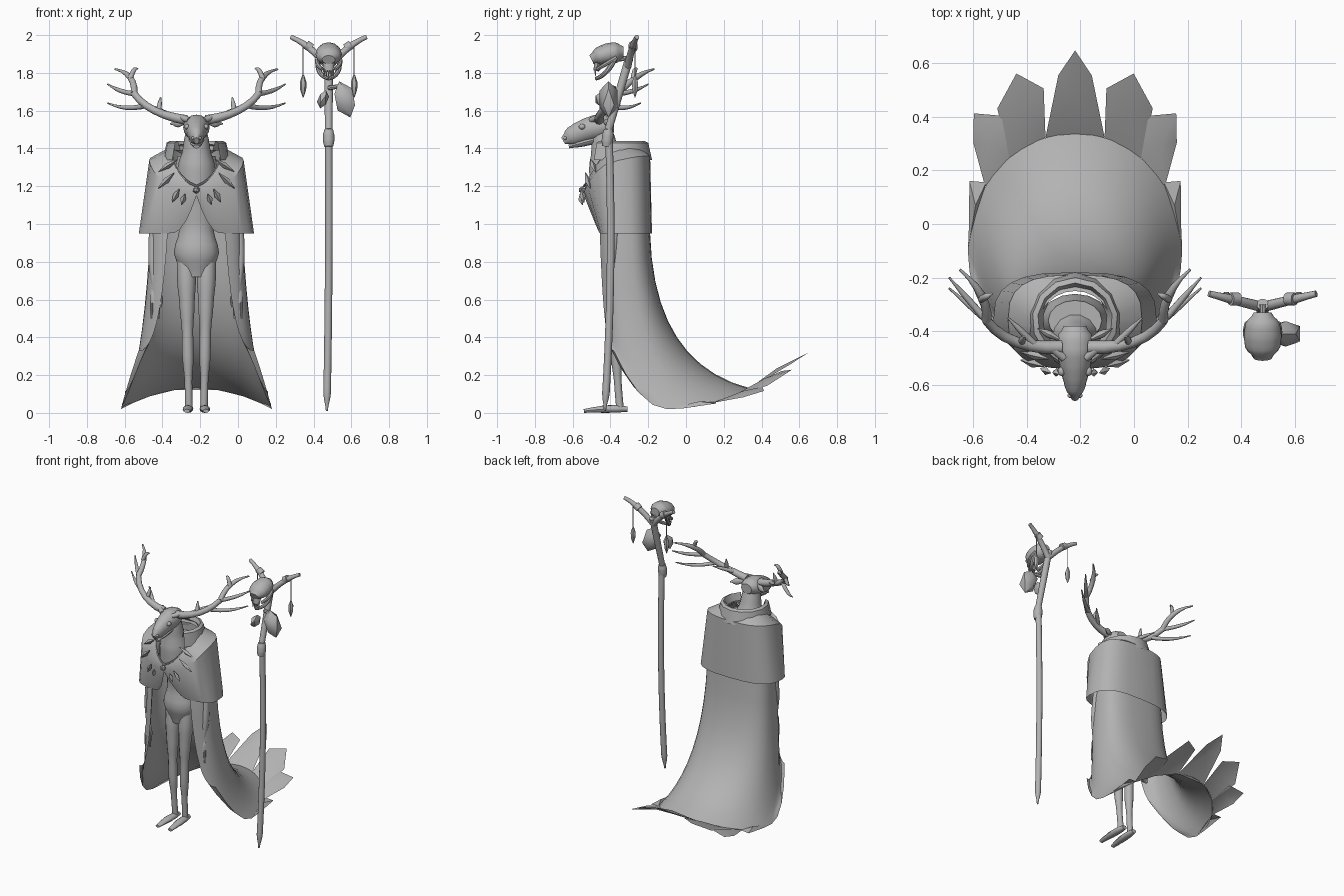
import bpy, bmesh, math
from mathutils import Vector, Matrix

if "Cube" in bpy.data.objects:
    bpy.data.objects.remove(bpy.data.objects["Cube"], do_unlink=True)

grey = bpy.data.materials.new("plain grey")
grey.use_nodes = True
colour = (0.45, 0.45, 0.45, 1)
grey.diffuse_color = colour
grey.node_tree.nodes["Principled BSDF"].inputs["Base Color"].default_value = colour
BODY, STAFF = -0.22, 0.48      # x of the two centre lines
SIDES = (("left_", 1), ("right_", -1))
made = []


def finish(name, bm, centre):
    """Turn a bmesh into a named object standing on a centre line."""
    bmesh.ops.remove_doubles(bm, verts=bm.verts, dist=0.0005)
    bmesh.ops.recalc_face_normals(bm, faces=bm.faces)
    mesh = bpy.data.meshes.new(name)
    bm.to_mesh(mesh)
    bm.free()
    mesh.materials.append(grey)
    obj = bpy.data.objects.new(name, mesh)
    obj.location.x = centre
    bpy.context.collection.objects.link(obj)
    made.append(obj)


def limb(name, start, end, radii, bend=(0, 0, 0), flat=(1, 1), centre=BODY, sides=12, steps=3, flip=1):
    """Loft rings along a bowed line; radii are evenly spaced, flat scales one axis from start to end."""
    bm = bmesh.new()
    mirror = Matrix.Diagonal((flip, 1, 1))
    start, end, bend = (mirror @ Vector(v) for v in (start, end, bend))
    whole = end - start
    along_y = abs(whole.y) > max(abs(whole.x), abs(whole.z))
    reference = Vector((1, 0, 0)) if along_y else Vector((0, 1, 0))
    spans = len(radii) - 1
    rings = []
    for i in range(spans * steps + 1):
        t = i / (spans * steps)
        k = min(i // steps, spans - 1)
        blend = i / steps - k
        blend = blend * blend * (3 - 2 * blend)
        radius = radii[k] + (radii[k + 1] - radii[k]) * blend
        wide = flat[0] + (flat[1] - flat[0]) * t
        ahead = (whole + bend * 4 * (1 - 2 * t)).normalized()
        a = ahead.cross(reference).normalized()
        b = ahead.cross(a) * wide
        place = start + whole * t + bend * 4 * t * (1 - t)
        turns = [math.tau * n / sides for n in range(sides)]
        rings.append([bm.verts.new(place + (a * math.cos(u) + b * math.sin(u)) * radius) for u in turns])
    for low, high in zip(rings, rings[1:]):
        for n in range(sides):
            m = (n + 1) % sides
            bm.faces.new((low[n], low[m], high[m], high[n]))
    bm.faces.new(rings[0])
    bm.faces.new(rings[-1])
    finish(name, bm, centre)


def pair(name, *shape, **options):
    for label, flip in SIDES:
        limb(label + name, *shape, flip=flip, **options)


def sheet(name, rows):
    """Skin rows of points running from the centre outwards, mirrored in x."""
    bm = bmesh.new()
    grid = []
    for row in rows:
        full = [(-x, y, z) for x, y, z in row[:0:-1]] + list(row)
        grid.append([bm.verts.new(p) for p in full])
    for up, down in zip(grid, grid[1:]):
        for k in range(len(up) - 1):
            bm.faces.new((up[k], up[k + 1], down[k + 1], down[k]))
    finish(name, bm, BODY)


def fan(name, outline, flip=1):
    """Pointed panel with a slightly raised middle."""
    bm = bmesh.new()
    ring = [bm.verts.new((x * flip, y, z)) for x, y, z in outline]
    middle = sum((v.co for v in ring), Vector()) / len(ring)
    hub = bm.verts.new(middle + Vector((0, 0, 0.02)))
    for k, corner in enumerate(ring):
        bm.faces.new((ring[k - 1], corner, hub))
    finish(name, bm, BODY)


def lump(name, place, size, tilt=0, centre=BODY, detail=1):
    bm = bmesh.new()
    matrix = Matrix.LocRotScale(Vector(place), Matrix.Rotation(tilt, 3, 'Y'), Vector(size))
    bmesh.ops.create_icosphere(bm, subdivisions=detail, radius=1, matrix=matrix)
    finish(name, bm, centre)


# Body
limb("torso", (0, -.35, .72), (0, -.36, 1.36), (.07, .12, .09, .1, .13, .1), flat=(.75, .75), sides=16)
limb("neck", (0, -.4, 1.18), (0, -.45, 1.53), (.11, .1, .07, .05), sides=14)
pair("leg", (.055, -.35, .84), (.04, -.35, .03), (.05, .05, .04, .03, .03, .02, .02), bend=(0, -.02, 0))
pair("foot", (.04, -.31, .02), (.05, -.54, .01), (.014, .02, .02, .015, .01), bend=(0, 0, .005), flat=(1.2, 1.6))
pair("arm", (.17, -.36, 1.28), (.22, -.4, .66), (.04, .03, .025, .025, .016), bend=(.03, 0, 0))
pair("palm", (.22, -.4, .67), (.22, -.41, .58), (.016, .026, .024), flat=(.6, .4))
for k in range(4):
    x = .2 + k * .013
    pair("finger_%d" % (k + 1), (x, -.41, .59), (x, -.41, .5), (.007, .007, .004), sides=8)
pair("thumb", (.2, -.41, .64), (.19, -.43, .56), (.008, .008, .004), bend=(-.01, 0, 0), sides=8)

# Head
limb("head", (0, -.38, 1.52), (0, -.65, 1.44), (.035, .06, .068, .064, .058, .05, .02),
     bend=(0, 0, .02), flat=(1.2, .7), sides=16)
limb("lower_jaw", (0, -.47, 1.45), (0, -.62, 1.41), (.025, .02, .01), flat=(1.7, 1.7))
for label, flip in SIDES:
    lump(label + "eye", (flip * .05, -.55, 1.515), (.014, .018, .015), detail=2)
    lump(label + "nostril", (flip * .018, -.64, 1.455), (.01, .01, .01), detail=2)
pair("brow", (.04, -.5, 1.55), (.1, -.45, 1.57), (.016, .016, .012))
pair("ear", (.06, -.43, 1.54), (.14, -.39, 1.53), (.012, .024, .003), flat=(.6, .6))

# Antlers: a beam in two sweeps, with tines on each side
fork = (.33, -.36, 1.69)
crook = (.35, -.28, 1.77)
pair("antler_lower_beam", (.05, -.46, 1.55), fork, (.026, .02, .018), bend=(.03, -.03, -.02))
pair("antler_upper_beam", fork, (.43, -.17, 1.82), (.018, .016, .005), bend=(-.03, 0, .02))
TINES = [((.2, -.44, 1.6), (.19, -.42, 1.67), 0), ((.26, -.42, 1.63), (.47, -.24, 1.64), -.02),
         (fork, (.47, -.2, 1.74), -.01), (crook, (.31, -.26, 1.82), .02), ((.15, -.45, 1.58), (.25, -.35, 1.63), 0)]
for k, (root, tip, sag) in enumerate(TINES):
    pair("antler_tine_%d" % (k + 1), root, tip, (.014, .012, .004), bend=(0, 0, sag), sides=10)


# Garments: rounded rings at an angle measured from the back
def curve(value, power=.7):
    return math.copysign(abs(value) ** power, value)


def ring_point(angle, width, middle, back, front):
    c = curve(math.cos(angle))
    return width * curve(max(0, math.sin(angle))), middle + c * (back if c > 0 else front)


def hem_point(degrees, reach=1):
    a = math.radians(degrees)
    c = math.cos(a)
    z = .02 + c * c * (.11 if c > 0 else .75) + .27 * (reach - 1) * c ** 6
    return Vector((.4 * reach * math.sin(a), -.1 + .44 * reach * c, z))


def cape_column(degrees):
    x, y = ring_point(math.radians(degrees * 1.15), .245, -.33, .14, .14)
    a, c = Vector((x, y, .95)), hem_point(degrees)
    b = Vector((x + (c.x - x) / 4, y + .02, .22 + c.z * .3))
    column = [Vector((x * .85, y * .8 - .07, 1.3))]
    return column + [a.lerp(b, t / 10).lerp(b.lerp(c, t / 10), t / 10) for t in range(11)]


sheet("long_cape", list(zip(*[cape_column(d) for d in range(0, 131, 10)])))


def cape_points(name, low, inner, tip, outer, high, reach, flip=1):
    corners = [hem_point(low), hem_point(inner, reach * .88), hem_point(tip, reach),
               hem_point(outer, reach * .88), hem_point(high)]
    fan(name, corners, flip)


cape_points("cape_point_middle", -16, -6, 0, 6, 16, 1.7)
for label, flip in SIDES:
    cape_points(label + "cape_point_back", 16, 12, 20, 31, 38, 1.6, flip)
    cape_points(label + "cape_point_side", 38, 30, 39, 46, 57, 1.5, flip)
    cape_points(label + "cape_point_front", 57, 55, 59, 78, 90, 1.15, flip)

# Short mantle, open below the chest
neckline, shoulder, border = [], [], []
for degrees in (*range(0, 170, 15), 170, 175, 178, 180):
    a = math.radians(degrees)
    drop = (.5 - math.cos(a) / 2) ** 3
    neckline.append((.14 * math.sin(a), -.39 + .14 * math.cos(a), 1.42 - .21 * drop))
    shoulder.append((*ring_point(a, .25, -.36, .17, .18), 1.36 - .19 * drop))
    x, y = ring_point(a, .305, -.36, .18, .1)
    rise = .2 * max(0, 1 - x / .13) ** 2 if degrees > 90 else 0
    border.append((x, y - .4 * rise, .95 + rise))
sheet("mantle", [neckline, shoulder, border])

# Collar: a folded band round the back of the neck
angles = [math.radians(d) for d in range(0, 136, 27)]
sheet("collar", [[(r * math.sin(a), -.36 + r * math.cos(a), z) for a in angles]
                 for r, z in ((.12, 1.39), (.14, 1.44), (.16, 1.43), (.18, 1.34))])

# Leaf-shaped ornaments and cord on the chest
for k, (x, z, half, lean) in enumerate(((.15, 1.31, .06, 1), (.16, 1.23, .06, .8), (.11, 1.15, .04, .5), (.07, 1.13, .03, .3))):
    middle = Vector((x, .35 * z - .95, z))
    along = Vector((math.sin(lean), .2, -math.cos(lean))) * half
    pair("leaf_%d" % (k + 1), middle - along, middle + along, (.002, .016, .002), sides=4, steps=1)
pair("chest_cord", (.13, -.44, 1.36), (0, -.54, 1.2), (.006, .006, .006), bend=(.02, -.01, -.02), sides=8)
lump("clasp", (0, -.55, 1.18), (.02, .02, .02))

# Staff
joint, crown = (0, -.41, 1.5), (0, -.3, 1.88)
limb("staff_shaft", (-.01, -.43, .01), joint, [.005] + [.02] * 16, bend=(.005, .02, 0), centre=STAFF)
limb("staff_neck", joint, crown, (.02, .022, .022), centre=STAFF)
limb("staff_band", (0, -.42, 1.41), joint, (.024, .03, .03, .024), centre=STAFF)
pair("staff_fork", (0, -.31, 1.83), (.2, -.26, 1.99), (.02, .018, .012), bend=(0, 0, .02), centre=STAFF)
pair("fork_binding", (.09, -.28, 1.93), (.12, -.28, 1.95), (.024, .024), centre=STAFF)
pair("hanging_cord", (.135, -.27, 1.96), (.135, -.27, 1.77), (.003, .003), centre=STAFF, sides=6)
pair("crystal", (.135, -.27, 1.79), (.135, -.27, 1.67), (.004, .018, .016, .002), centre=STAFF, sides=6, steps=1)

# Skull tied to the staff
temple = (.055, -.37, 1.88)
limb("skull_dome", (0, -.33, 1.91), (0, -.5, 1.87), (.03, .055, .056, .05, .025), bend=(0, 0, .01), flat=(1.1, 1.4), centre=STAFF)
limb("skull_muzzle", (0, -.46, 1.89), (0, -.475, 1.81), (.04, .03, .025), flat=(.7, .6), centre=STAFF)
pair("cheek_bone", temple, (.035, -.47, 1.82), (.012, .012, .01), bend=(.015, 0, 0), centre=STAFF, sides=8)
pair("skull_jaw", temple, (0, -.475, 1.77), (.01, .014, .012, .01), bend=(.02, 0, -.02), centre=STAFF, sides=8)
for k in range(-2, 3):
    x = k * .012
    limb("tooth_%d" % (k + 3), (x, -.48, 1.82), (x, -.48, 1.78), (.006, .002), centre=STAFF, sides=6)
limb("skull_tie", crown, (0, -.38, 1.87), (.012, .014), centre=STAFF, sides=8)

# Faceted pouches under the skull
lump("large_pouch", (.085, -.41, 1.66), (.06, .055, .1), -.3, STAFF)
lump("small_pouch", (-.03, -.44, 1.66), (.03, .045, .05), .3, STAFF)
limb("pouch_strap", (0, -.38, 1.72), (.06, -.41, 1.73), (.012, .012), centre=STAFF, sides=8)

# Smooth shading that keeps the hard edges
bpy.ops.object.select_all(action='DESELECT')
for obj in made:
    obj.select_set(True)
bpy.context.view_layer.objects.active = made[0]
bpy.ops.object.shade_smooth_by_angle(angle=math.radians(40))
